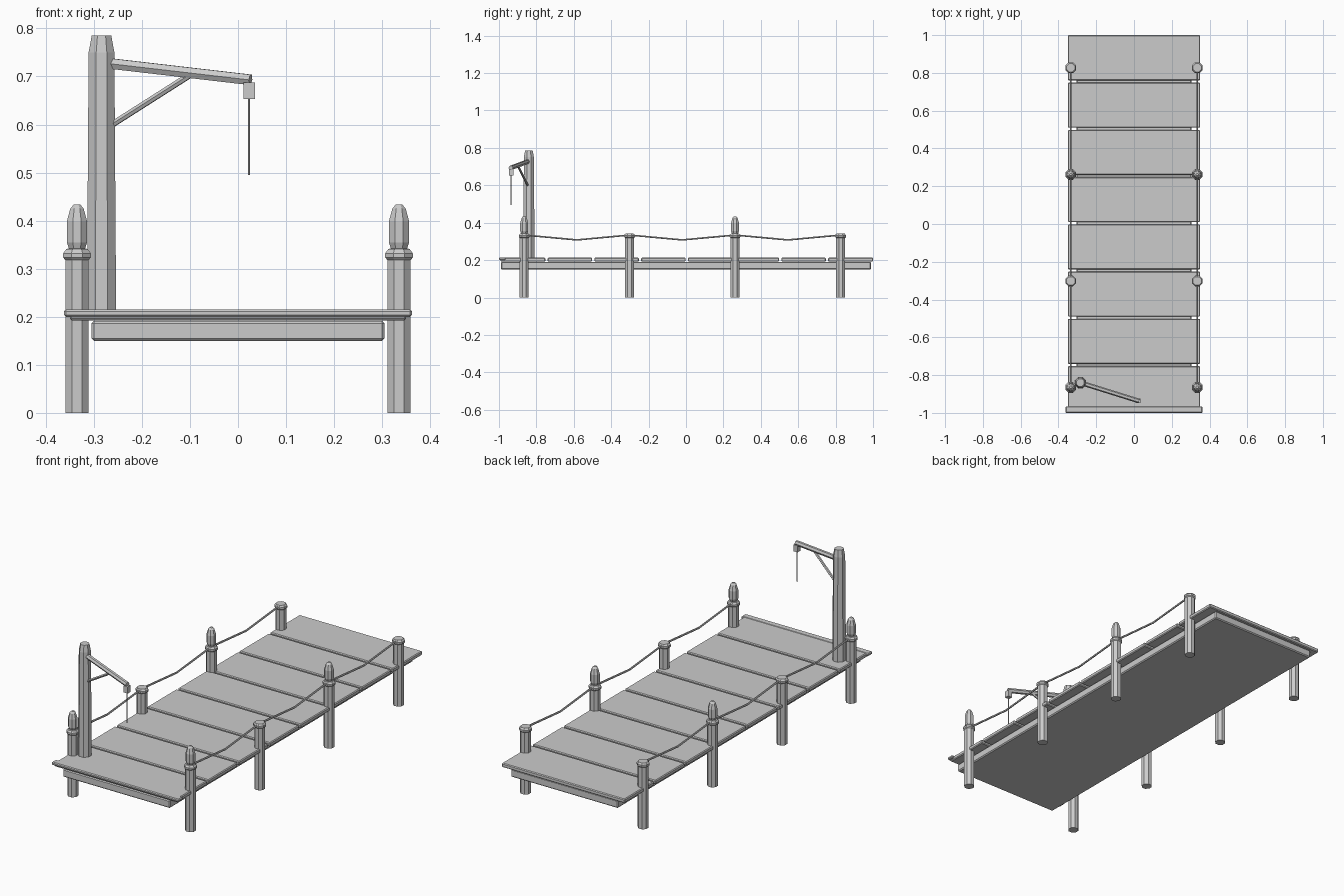
import bpy, bmesh, math
from mathutils import Vector

cube = bpy.data.objects.get("Cube")
if cube:
    bpy.data.objects.remove(cube, do_unlink=True)

grey = bpy.data.materials.new("weathered_grey")
grey.use_nodes = True
colour = (0.6, 0.6, 0.6, 1)
grey.diffuse_color = colour
grey.node_tree.nodes["Principled BSDF"].inputs["Base Color"].default_value = colour


def finish(name, bm):
    bmesh.ops.recalc_face_normals(bm, faces=bm.faces)
    mesh = bpy.data.meshes.new(name)
    bm.to_mesh(mesh)
    bm.free()
    mesh.materials.append(grey)
    obj = bpy.data.objects.new(name, mesh)
    bpy.context.collection.objects.link(obj)
    return obj


def box(name, low, high, bevel=0.0):
    low, high = Vector(low), Vector(high)
    bm = bmesh.new()
    bmesh.ops.create_cube(bm, size=1)
    for v in bm.verts:
        v.co = (low + high) / 2 + v.co * (high - low)
    obj = finish(name, bm)
    if bevel:
        mod = obj.modifiers.new("edge_bevel", 'BEVEL')
        mod.width, mod.segments = bevel, 1
    return obj


def add_rings(bm, rings):
    # join successive loops of points and cap both ends
    loops = [[bm.verts.new(p) for p in ring] for ring in rings]
    n = len(loops[0])
    for a, b in zip(loops, loops[1:]):
        for i in range(n):
            j = (i + 1) % n
            bm.faces.new((a[i], a[j], b[j], b[i]))
    bm.faces.new(loops[0])
    bm.faces.new(loops[-1])


def turned(name, x, y, profile, sides=8):
    bm = bmesh.new()
    angles = [math.tau * (i + 0.5) / sides for i in range(sides)]
    add_rings(bm, [[(x + r * math.cos(a), y + r * math.sin(a), z) for a in angles]
                   for r, z in profile])
    return finish(name, bm)


def rod(name, points, radius, sides=6):
    points = [Vector(p) for p in points]
    along = (points[-1] - points[0]).normalized()
    guide = Vector((1, 0, 0)) if abs(along.z) > 0.9 else Vector((0, 0, 1))
    side = along.cross(guide).normalized()
    up = side.cross(along)
    bm = bmesh.new()
    add_rings(bm, [[p + (side * math.cos(math.tau * i / sides)
                         + up * math.sin(math.tau * i / sides)) * radius
                    for i in range(sides)] for p in points])
    return finish(name, bm)


# Deck: base slab, eight planks and the front lip
box("deck_base", (-0.305, -0.99, 0.15), (0.305, 0.99, 0.191), 0.005)
count, gap = 8, 0.012
for i in range(count):
    start = -1 + i * 2 / count
    front = start + (gap / 2 if i else 0.004)
    back = start + 2 / count - (gap / 2 if i < count - 1 else 0)
    box(f"plank_{i + 1}", (-0.35, front + 0.004, 0.192), (0.35, back + 0.004 if i < count - 1 else back, 0.213), 0.004)
box("front_lip", (-0.362, -1, 0.2), (0.362, -0.965, 0.215), 0.004)

# Rail posts, every other pair with a finial
shaft = [(0.026, 0), (0.026, 0.318), (0.031, 0.323), (0.031, 0.332), (0.024, 0.341)]
finial = [(0.018, 0.342), (0.023, 0.355), (0.023, 0.398), (0.015, 0.425), (0.007, 0.434)]
rows = [-0.865, -0.302, 0.262, 0.827]
for side, x in (("right", -0.335), ("left", 0.335)):
    for i, y in enumerate(rows):
        turned(f"{side}_post_{i + 1}", x, y, shaft + (finial if i % 2 == 0 else []))
    # Sagging rope between neighbouring posts
    for i, (a, b) in enumerate(zip(rows, rows[1:])):
        rod(f"{side}_rope_{i + 1}",
            [(x, a, 0.334), (x, (a + b) / 2, 0.308), (x, b, 0.334)], 0.005)

# Crane: mast, arm, brace, pulley block and hanging line
turned("crane_mast", -0.284, -0.84,
       [(0.033, 0.205), (0.029, 0.75), (0.022, 0.785)])
rod("crane_arm", [(-0.284, -0.84, 0.729), (0.026, -0.937, 0.693)], 0.0125)
rod("crane_brace", [(-0.265, -0.846, 0.598), (-0.1, -0.898, 0.703)], 0.007)
box("pulley_block", (0.011, -0.947, 0.653), (0.035, -0.923, 0.687))
rod("hanging_line", [(0.023, -0.936, 0.495), (0.023, -0.936, 0.655)], 0.0028)
